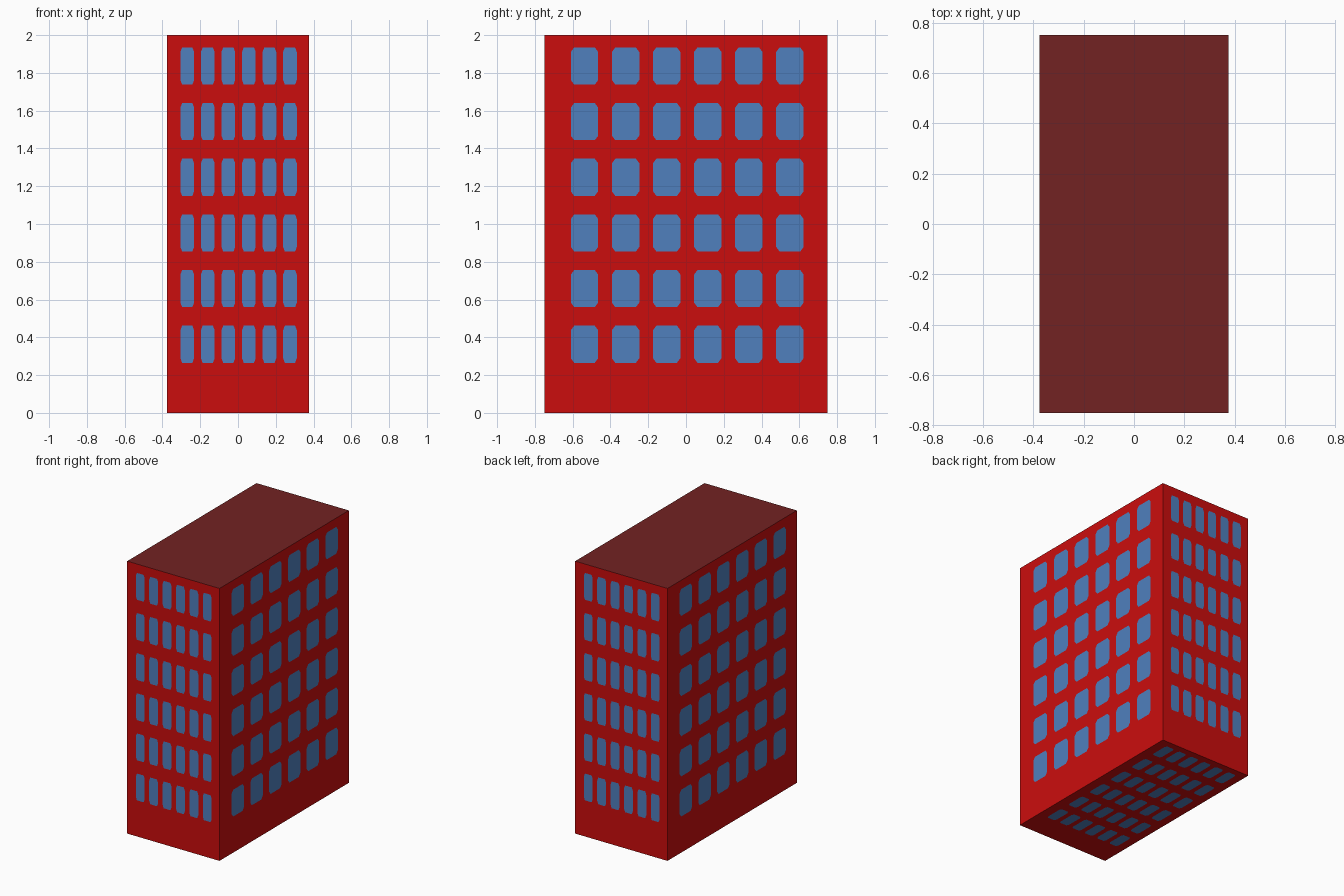
import bpy, bmesh
from mathutils import Vector

if "Cube" in bpy.data.objects:
    bpy.data.objects.remove(bpy.data.objects["Cube"])

HX, HY, H = 0.375, 0.75, 2.0
N = 6
# window layout as fractions of a wall: start, spacing, size
U0, DU, WU = 0.0935, 0.145, 0.0965
V0, DV, WV = 0.1325, 0.1473, 0.0985
CUT = 0.012


def material(name, rgb):
    m = bpy.data.materials.new(name)
    m.diffuse_color = (*rgb, 1.0)
    m.use_nodes = True
    m.node_tree.nodes["Principled BSDF"].inputs["Base Color"].default_value = m.diffuse_color
    return m


def make_object(name, bm, mats):
    bmesh.ops.remove_doubles(bm, verts=bm.verts, dist=1e-5)
    me = bpy.data.meshes.new(name)
    bm.to_mesh(me)
    bm.free()
    for m in mats:
        me.materials.append(m)
    ob = bpy.data.objects.new(name, me)
    bpy.context.collection.objects.link(ob)
    return ob


def breaks(start, step, size):
    # cell borders halfway between neighbouring windows
    gap = (step - size) / 2
    return [0] + [start + i * step - gap for i in range(1, N)] + [1]


def windowed_wall(bm, origin, u_axis, v_axis):
    o, ua, va = Vector(origin), Vector(u_axis), Vector(v_axis)

    def face(pts, mat):
        f = bm.faces.new([bm.verts.new(o + ua * u + va * v) for u, v in pts])
        f.material_index = mat

    ub, vb = breaks(U0, DU, WU), breaks(V0, DV, WV)
    for i in range(N):
        for j in range(N):
            a, b = U0 + i * DU, V0 + j * DV
            c, d = a + WU, b + WV
            k = CUT
            # pane with clipped corners, counter-clockwise
            pane = [(a + k, b), (c - k, b), (c, b + k), (c, d - k),
                    (c - k, d), (a + k, d), (a, d - k), (a, b + k)]
            cell = [(ub[i], vb[j]), (ub[i + 1], vb[j]),
                    (ub[i + 1], vb[j + 1]), (ub[i], vb[j + 1])]
            face(pane, 1)
            # wall surface around the pane
            for s in range(4):
                p, q = pane[2 * s], pane[2 * s + 1]
                face([cell[s], cell[(s + 1) % 4], q, p], 0)
                face([cell[s], p, pane[2 * s - 1]], 0)


red = material("red_wall", (0.60, 0.004, 0.004))
blue = material("blue_window", (0.08, 0.216, 0.515))
dark = material("dark_red_roof", (0.171, 0.016, 0.016))

# four walls and the underside, all with windows
bm = bmesh.new()
up = (0, 0, H)
windowed_wall(bm, (-HX, -HY, 0), (2 * HX, 0, 0), up)            # front
windowed_wall(bm, (HX, -HY, 0), (0, 2 * HY, 0), up)             # right
windowed_wall(bm, (HX, HY, 0), (-2 * HX, 0, 0), up)             # back
windowed_wall(bm, (-HX, HY, 0), (0, -2 * HY, 0), up)            # left
windowed_wall(bm, (HX, -HY, 0), (-2 * HX, 0, 0), (0, 2 * HY, 0))  # underside
make_object("building_walls", bm, [red, blue])

# plain roof
bm = bmesh.new()
bm.faces.new([bm.verts.new((x * HX, y * HY, H))
              for x, y in ((-1, -1), (1, -1), (1, 1), (-1, 1))])
make_object("flat_roof", bm, [dark])
